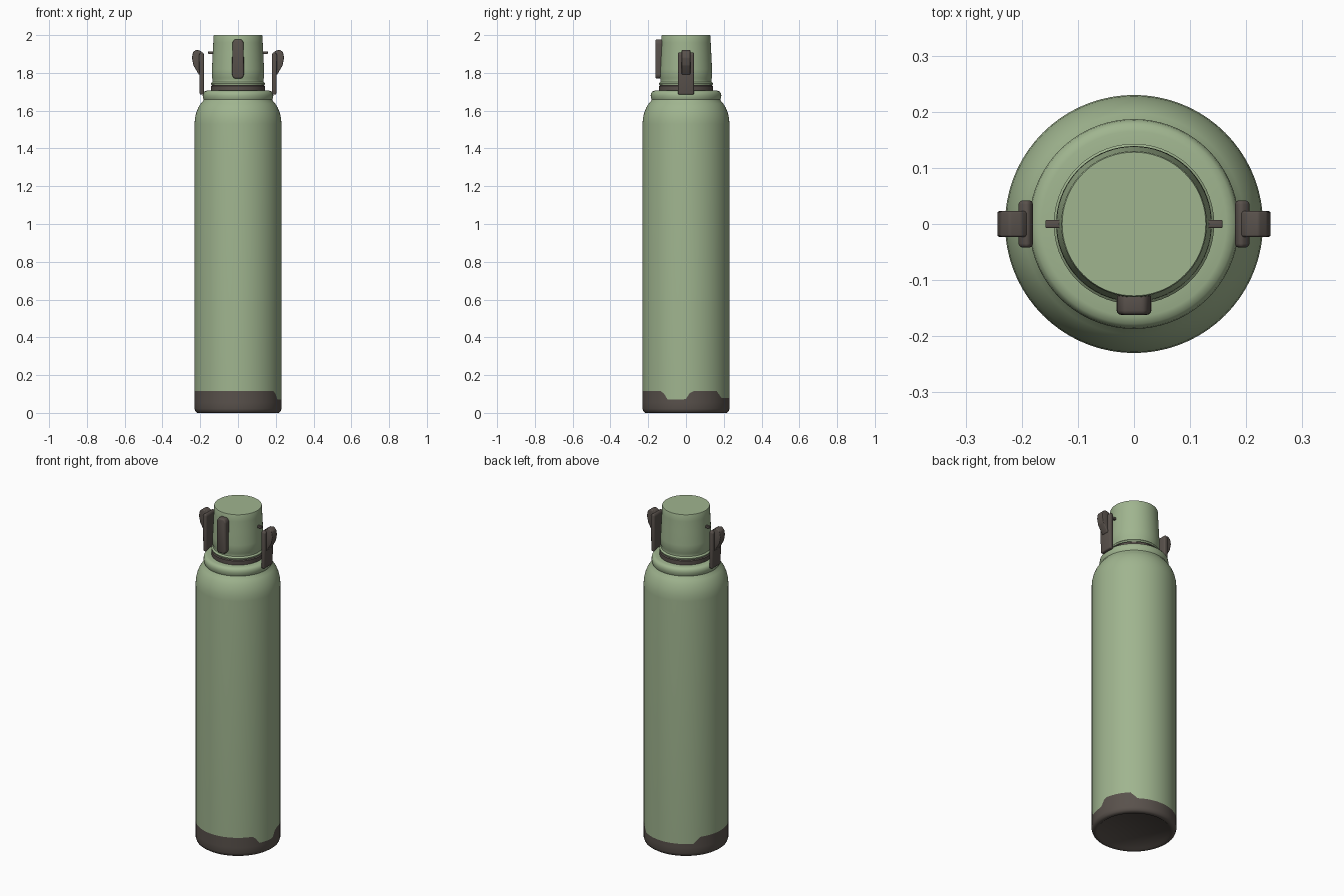
import bpy, bmesh, math

if "Cube" in bpy.data.objects:
    bpy.data.objects.remove(bpy.data.objects["Cube"])

SEG = 72


def material(name, rgb):
    m = bpy.data.materials.new(name)
    m.diffuse_color = (*rgb, 1)
    m.use_nodes = True
    m.node_tree.nodes["Principled BSDF"].inputs["Base Color"].default_value = m.diffuse_color
    return m


green = material("sage green", (0.35, 0.46, 0.275))
dark = material("dark brown grey", (0.10, 0.083, 0.072))


def finish(bm, name, mats, angle=40):
    bmesh.ops.recalc_face_normals(bm, faces=bm.faces)
    me = bpy.data.meshes.new(name)
    bm.to_mesh(me)
    bm.free()
    ob = bpy.data.objects.new(name, me)
    bpy.context.collection.objects.link(ob)
    for m in mats:
        me.materials.append(m)
    bpy.ops.object.select_all(action='DESELECT')
    ob.select_set(True)
    bpy.context.view_layer.objects.active = ob
    bpy.ops.object.shade_smooth_by_angle(angle=math.radians(angle))
    return ob


def lathe(name, profile, mats, dark_rings=0, wave=None):
    """Spin (r, z) points; faces below ring dark_rings get the second slot."""
    bm = bmesh.new()
    rings = []
    for i, (r, z) in enumerate(profile):
        ring = []
        for k in range(SEG):
            a = 2 * math.pi * k / SEG
            h = wave(math.degrees(a)) if wave and i == dark_rings else z
            ring.append(bm.verts.new((r * math.cos(a), r * math.sin(a), h)))
        rings.append(ring)
    for i in range(len(rings) - 1):
        for k in range(SEG):
            n = (k + 1) % SEG
            f = bm.faces.new((rings[i][k], rings[i][n], rings[i + 1][n], rings[i + 1][k]))
            f.material_index = 1 if i < dark_rings else 0
    bottom = bm.faces.new(rings[0])
    bottom.material_index = 1 if dark_rings else 0
    bm.faces.new(rings[-1])
    return finish(bm, name, mats)


def plate(name, outline, depth, mat, bevel, y=0.0):
    """Extrude an (x, z) outline symmetrically along y and round its edges."""
    bm = bmesh.new()
    f = bm.faces.new([bm.verts.new((px, y - depth / 2, pz)) for px, pz in outline])
    ext = bmesh.ops.extrude_face_region(bm, geom=[f])
    for v in ext["geom"]:
        if isinstance(v, bmesh.types.BMVert):
            v.co.y += depth
    bmesh.ops.recalc_face_normals(bm, faces=bm.faces)
    bmesh.ops.bevel(bm, geom=list(bm.edges), offset=bevel, segments=3,
                    profile=0.5, affect='EDGES', clamp_overlap=True)
    return finish(bm, name, [mat], 60)


# Worn edge of the base boot: lower along two stretches of its rim
def boot_edge(deg):
    z = 0.115
    for centre, half, drop in ((-13, 16, 0.045), (95, 45, 0.037)):
        d = abs((deg - centre + 180) % 360 - 180)
        t = max(0.0, min(1.0, (half - d) / 10 + 0.5))
        z -= drop * t * t * (3 - 2 * t)
    return z


# Bottle body with dark boot at the bottom
lathe("bottle_body", [
    (0.19, 0.008), (0.2, 0.0), (0.215, 0.0), (0.225, 0.007), (0.23, 0.022), (0.23, 0.055),
    (0.23, 0.115), (0.23, 0.14), (0.23, 1.53), (0.228, 1.56), (0.221, 1.59),
    (0.21, 1.617), (0.197, 1.638), (0.186, 1.65), (0.182, 1.658), (0.185, 1.666),
    (0.187, 1.68), (0.185, 1.692), (0.178, 1.702), (0.165, 1.706), (0.12, 1.706)],
    [green, dark], 6, boot_edge)

# Dark neck collar and thin groove
lathe("neck_collar", [(0.13, 1.70), (0.143, 1.702), (0.143, 1.73), (0.137, 1.734),
                      (0.137, 1.738), (0.13, 1.74)], [dark])

# Screw cap
lathe("bottle_cap", [(0.12, 1.735), (0.141, 1.737), (0.143, 1.745), (0.135, 1.753), (0.134, 1.765),
                     (0.139, 1.775), (0.138, 1.82), (0.134, 1.90), (0.131, 1.96),
                     (0.130, 1.995), (0.128, 2.0)], [green])

# Latch on the front of the cap
plate("front_latch", [(-0.031, 1.785), (-0.02, 1.77), (0.02, 1.77), (0.031, 1.785),
                      (0.03, 1.96), (0.02, 1.978), (-0.02, 1.978), (-0.03, 1.96)],
      0.042, dark, 0.008, y=-0.141)

# Side clips: strap, hooked head and hinge pin, one set per side
strap = [(0.18, 1.685), (0.203, 1.685), (0.205, 1.80), (0.206, 1.90), (0.19, 1.912), (0.18, 1.90)]
head = [(0.196, 1.79), (0.207, 1.79), (0.236, 1.84), (0.244, 1.88), (0.238, 1.91),
        (0.222, 1.922), (0.20, 1.918), (0.188, 1.905), (0.188, 1.87)]
for side, label in ((1, "right"), (-1, "left")):
    flip = lambda pts: [(side * x, z) for x, z in pts]
    plate(label + "_clip_strap", flip(strap), 0.084, dark, 0.007)
    plate(label + "_clip_head", flip(head), 0.046, dark, 0.004)
    plate(label + "_hinge_pin", flip([(0.12, 1.90), (0.158, 1.90), (0.158, 1.914), (0.12, 1.914)]),
          0.015, dark, 0.003)
